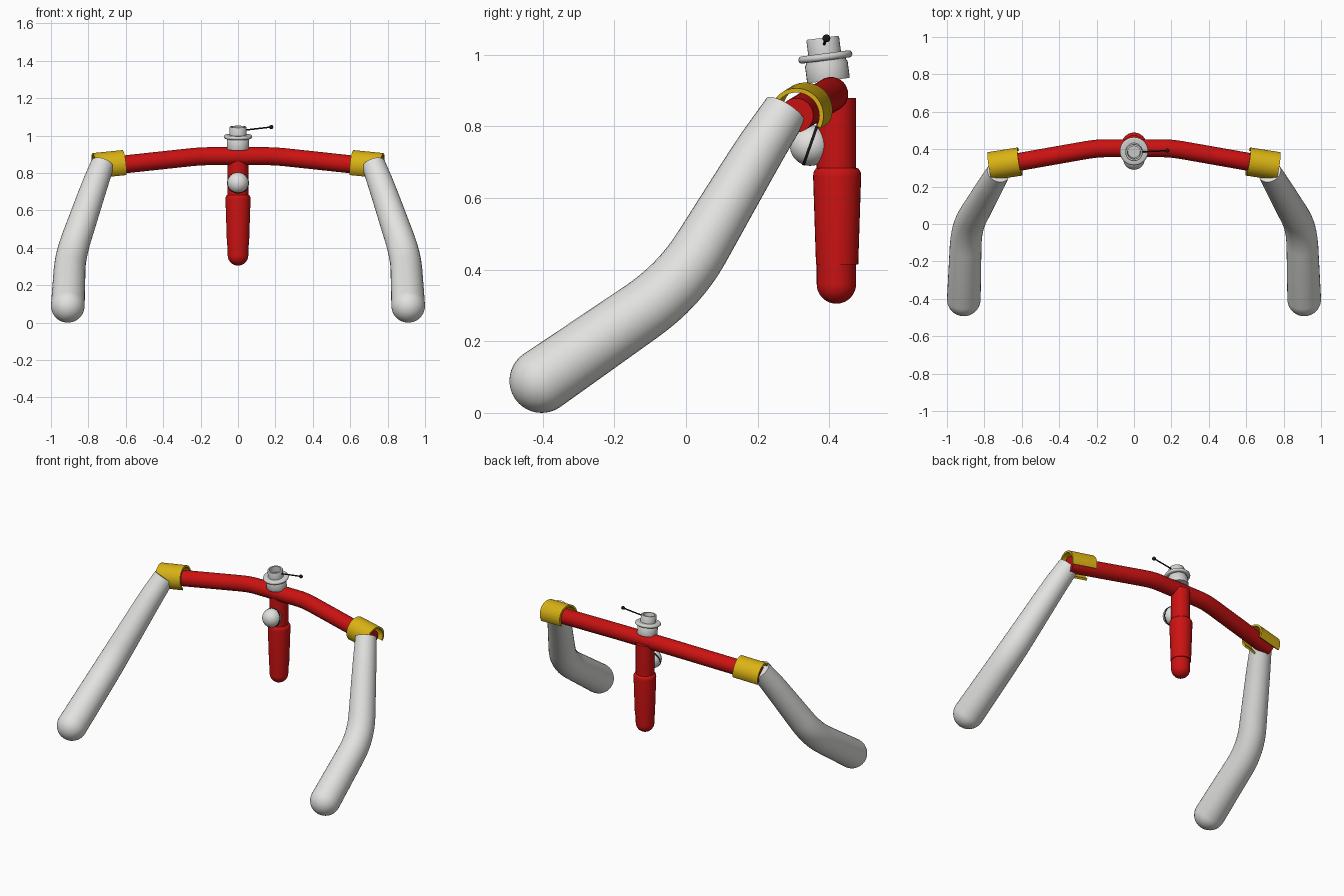
import bpy, bmesh, math
from mathutils import Vector

cube = bpy.data.objects.get("Cube")
if cube:
    bpy.data.objects.remove(cube, do_unlink=True)


def material(name, r, g, b):
    m = bpy.data.materials.new(name)
    m.use_nodes = True
    m.diffuse_color = (r, g, b, 1)
    bsdf = m.node_tree.nodes["Principled BSDF"]
    bsdf.inputs["Base Color"].default_value = (r, g, b, 1)
    bsdf.inputs["Roughness"].default_value = 0.5
    return m


RED = material("red", 0.6, 0.006, 0.006)
WHITE = material("white", 0.76, 0.76, 0.74)
GREY = material("light grey", 0.66, 0.66, 0.65)
YELLOW = material("yellow", 0.7, 0.45, 0.007)
BLACK = material("black", 0.01, 0.01, 0.01)
X, Z = Vector((1, 0, 0)), Vector((0, 0, 1))


def skin(name, rings, mat):
    """Join closed rings of points into a capped solid."""
    bm = bmesh.new()
    loops = [[bm.verts.new(p) for p in ring] for ring in rings]
    for a, b in zip(loops, loops[1:]):
        for i in range(len(a)):
            j = (i + 1) % len(a)
            bm.faces.new((a[i], a[j], b[j], b[i]))
    bm.faces.new(loops[0])
    bm.faces.new(loops[-1])
    bmesh.ops.recalc_face_normals(bm, faces=bm.faces)
    mesh = bpy.data.meshes.new(name)
    bm.to_mesh(mesh)
    bm.free()
    mesh.materials.append(mat)
    ob = bpy.data.objects.new(name, mesh)
    bpy.context.collection.objects.link(ob)
    bpy.ops.object.select_all(action="DESELECT")
    ob.select_set(True)
    bpy.context.view_layer.objects.active = ob
    bpy.ops.object.shade_smooth_by_angle(angle=math.radians(40))
    return ob


def circle(centre, axis, radius, ref, n=32):
    u = axis.cross(ref).normalized()
    v = axis.cross(u).normalized()
    angles = [math.tau * i / n for i in range(n)]
    return [centre + radius * (u * math.cos(a) + v * math.sin(a)) for a in angles]


def lathe(name, base, axis, profile, mat, ref=X):
    """Turn (radius, height) pairs around an axis through base."""
    base, axis = Vector(base), Vector(axis).normalized()
    return skin(name, [circle(base + axis * h, axis, r, ref) for r, h in profile], mat)


def arc(radius, height, start, end, steps=10, across=0):
    angles = [math.radians(start + (end - start) * i / steps) for i in range(steps + 1)]
    return [(across + radius * math.cos(a), height + radius * math.sin(a)) for a in angles]


def rounded(points, amount):
    """Round the corners of a path of (x, y, z, radius) points."""
    pts = [Vector(p) for p in points]
    path = [pts[0]]
    for a, p, b in zip(pts, pts[1:], pts[2:]):
        start, end = p.lerp(a, amount), p.lerp(b, amount)
        for i in range(9):
            t = i / 8
            path.append(start.lerp(p, t).lerp(p.lerp(end, t), t))
    return path + [pts[-1]]


def tube(name, points, mat, ref, amount=0.3, round_start=False):
    path = rounded(points, amount)
    rings = []
    for i, p in enumerate(path):
        d = (path[min(i + 1, len(path) - 1)] - path[max(i - 1, 0)]).to_3d().normalized()
        if i == 0 and round_start:
            for r, h in arc(p.w, 0, -88, 0)[:-1]:
                rings.append(circle(p.to_3d() + d * h, d, r, ref))
        rings.append(circle(p.to_3d(), d, p.w, ref))
    return skin(name, rings, mat)


# Handlebar crossbar
half = [(0.2, 0.405, 0.89, 0.048), (0.75, 0.308, 0.831, 0.048)]
other = [(-x, y, z, r) for x, y, z, r in reversed(half)]
tube("crossbar", other + half, RED, Z, 0.12)

# Grips and open clamps on both sides
for side, s in (("left", 1), ("right", -1)):
    grip = [(0.91, -0.403, 0.09, 0.09), (0.897, -0.02, 0.355, 0.083),
            (0.77, 0.2, 0.725, 0.07), (0.725, 0.278, 0.845, 0.063)]
    tube(side + "_grip", [(s * x, y, z, r) for x, y, z, r in grip], WHITE, X, 0.28, True)

    inner, outer = Vector((s * 0.61, 0.334, 0.847)), Vector((s * 0.77, 0.309, 0.831))
    axis = (outer - inner).normalized() * s
    up = (Z - axis * Z.dot(axis)).normalized()
    back = up.cross(axis)
    section = arc(0.076, 0, -28, 230, 28) + arc(0.064, 0, 230, -28, 28)
    skin(side + "_clamp", [[c + back * a + up * b for a, b in section]
                           for c in (inner, outer)], YELLOW)

# Stem with a tapered sleeve and a round foot
lathe("stem", (0, 0.42, 0), Z, arc(0.055, 0.36, -88, 0) + [(0.055, 0.88)], RED)
lathe("stem_sleeve", (0, 0.422, 0), Z,
      [(0.052, 0.415), (0.059, 0.415), (0.067, 0.66), (0.066, 0.672),
       (0.06, 0.682), (0.052, 0.685)], RED)

# Bell with a dark seam
bell, forward = (0, 0.347, 0.747), (0, -0.94, 0.33)
lathe("bell", bell, forward, arc(0.057, 0, -88, 88, 20), WHITE)
lathe("bell_seam", bell, forward, [(0.0585, -0.004), (0.0585, 0.004)], BLACK)

# Lamp: base, flange and hollow top, leaning forward
lean = (0, -0.13, 0.99)
lathe("lamp_base", (0, 0.398, 0.928), lean,
      [(0.059, 0), (0.06, 0.004), (0.06, 0.047), (0.056, 0.053), (0.056, 0.07)], GREY)
flange = arc(0.01, 0, -90, 90, 10, 0.066)
lathe("lamp_flange", (0, 0.389, 0.994), lean, [(0.05, -0.01)] + flange + [(0.04, 0.01)], GREY)
lathe("lamp_top", (0, 0.389, 0.99), lean,
      [(0.046, 0), (0.046, 0.055), (0.044, 0.058), (0.035, 0.058), (0.033, 0.02)], GREY)

# Lever with a ball tip
tip = Vector((0.178, 0.392, 1.046))
root = Vector((0.04, 0.386, 1.03))
lathe("lever", root, tip - root, [(0.004, 0), (0.004, (tip - root).length)], BLACK, Z)
lathe("lever_ball", tip, Z, arc(0.011, 0, -85, 85, 12), BLACK)
